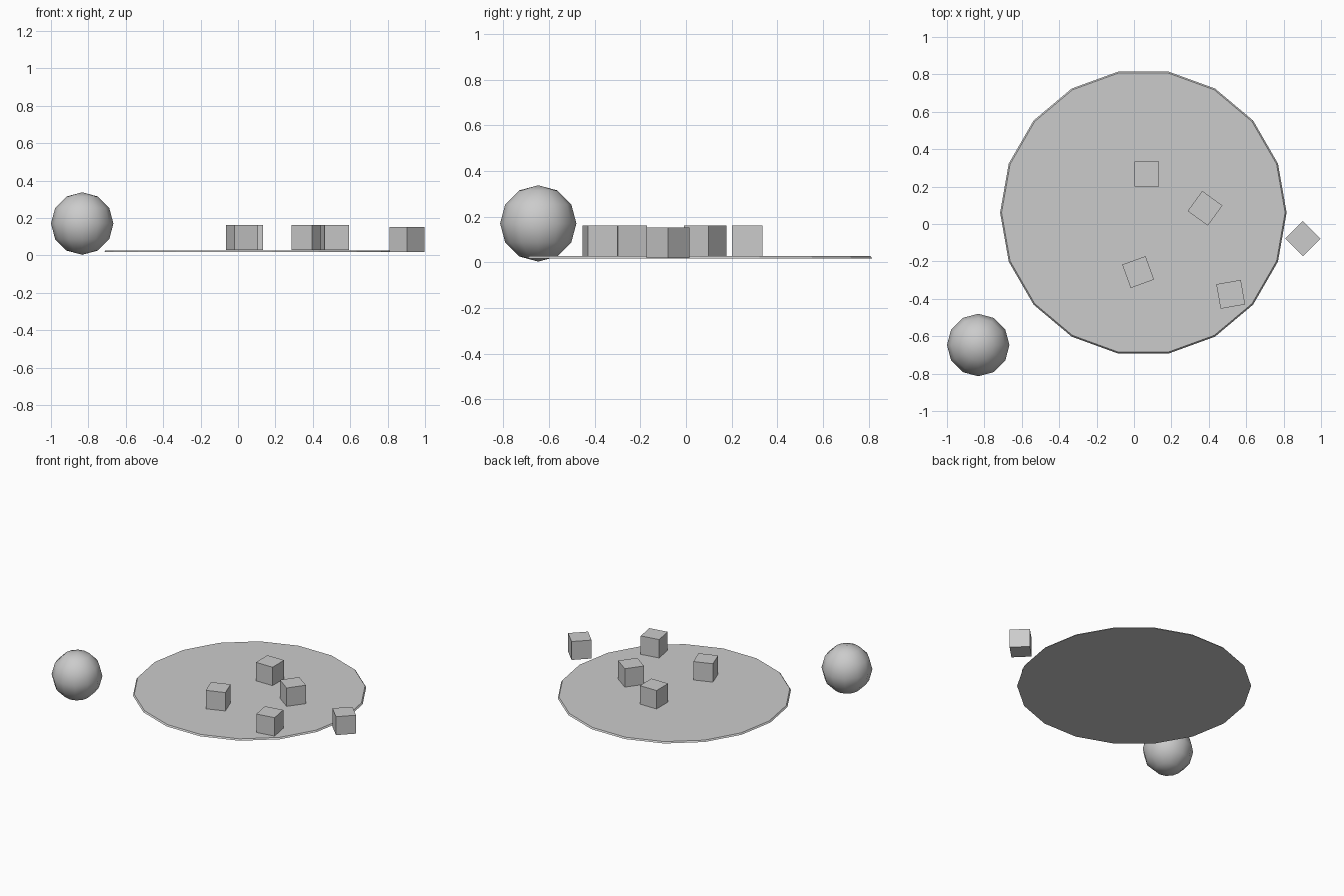
import bpy
from math import radians

if "Cube" in bpy.data.objects:
    bpy.data.objects.remove(bpy.data.objects["Cube"])

# Thin 18-sided disc, slightly narrower at the top
bpy.ops.mesh.primitive_cone_add(vertices=18, radius1=0.766, radius2=0.758, depth=0.01,
                                location=(0.05, 0.061, 0.022), rotation=(0, 0, radians(10)))
disc = bpy.context.object
disc.name = "round_plate"

# Put a corner of the disc exactly on the +x axis
v = min((c.co for c in disc.data.vertices), key=lambda c: abs(c.y) + (c.x < 0))
disc.rotation_euler.z = -radians(0) if abs(v.y) < 0.01 else radians(10)

# Low-poly ball beside the disc
bpy.ops.mesh.primitive_uv_sphere_add(segments=12, ring_count=6, radius=0.167,
                                     location=(-0.833, -0.647, 0.17))
ball = bpy.context.object
ball.name = "ball"
bpy.ops.object.shade_smooth()


def cube(name, x, y, z, angle, size=0.133):
    bpy.ops.mesh.primitive_cube_add(size=size, location=(x, y, z + size / 2),
                                    rotation=(0, 0, radians(angle)))
    bpy.context.object.name = name


# Four cubes on the disc and one beside it
cube("cube_back", 0.068, 0.268, 0.028, 0)
cube("cube_right", 0.38, 0.084, 0.028, -36)
cube("cube_left", 0.022, -0.257, 0.028, 20)
cube("cube_front", 0.517, -0.376, 0.028, 10)
cube("cube_outside", 0.903, -0.078, 0.019, 45)
